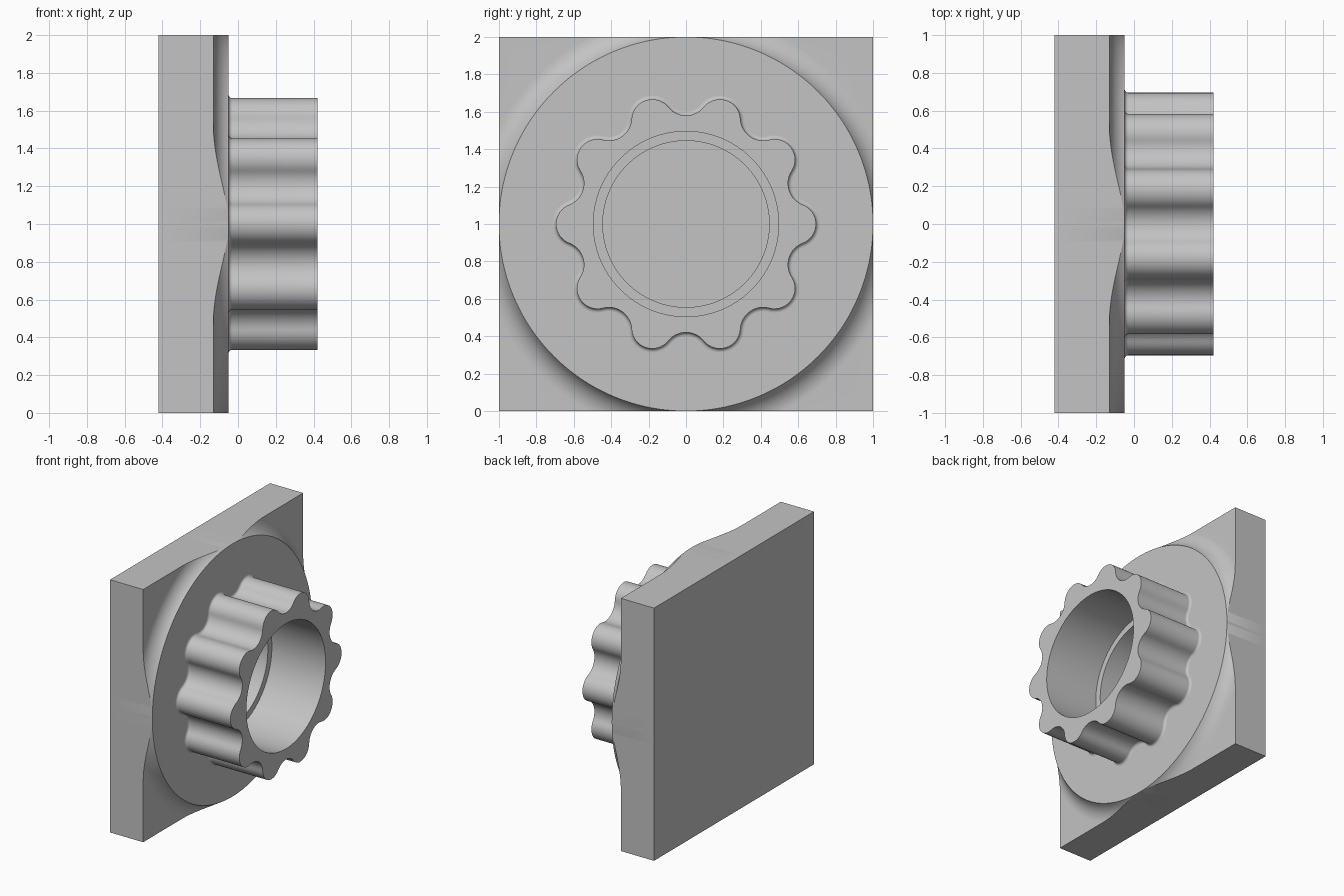
import bpy, bmesh
from math import sin, cos, pi, sqrt, atan2, radians

if "Cube" in bpy.data.objects:
    bpy.data.objects.remove(bpy.data.objects["Cube"], do_unlink=True)

LOBES, STEPS = 10, 32
N = LOBES * STEPS
BACK, PLATE, DISC, TIP = -0.42, -0.13, -0.05, 0.42

grey = bpy.data.materials.new("plain grey")
grey.use_nodes = True
COLOUR = (0.55, 0.55, 0.55, 1)
grey.diffuse_color = COLOUR
grey.node_tree.nodes["Principled BSDF"].inputs["Base Color"].default_value = COLOUR


def circle(r):
    return [(r * cos(2 * pi * i / N), r * sin(2 * pi * i / N)) for i in range(N)]


def clip(points):
    """Pull points radially back onto the square plate outline."""
    out = []
    for y, z in points:
        k = max(abs(y), abs(z), 1)
        out.append((y / k, z / k))
    return out


def lobed(grow=0):
    """Wavy outline of tangent arcs: convex lobes and concave valleys."""
    rl, cl, valley = 0.11, 0.585, 0.58
    half = pi / LOBES
    a = valley - rl
    cv = (a * a - cl * cl) / (2 * (a - cl * cos(half)))
    rv = cv - valley
    vy, vz = cv * cos(half), cv * sin(half)
    turn = atan2(vz, vy - cl)          # lobe centre towards valley centre
    n = STEPS // 4
    upper = [(cl + (rl + grow) * cos(turn * i / n),
              (rl + grow) * sin(turn * i / n)) for i in range(n)]
    for i in range(n + 1):
        t = pi + turn + (half - turn) * i / n
        upper.append((vy + (rv - grow) * cos(t), vz + (rv - grow) * sin(t)))
    section = upper + [(y, -z) for y, z in upper[-2:0:-1]]
    points = []
    for k in range(LOBES):
        for j, (y, z) in enumerate(section):
            t = 2 * half * (k + (1 if j > len(upper) - 1 else 0))
            points.append((y * cos(t) - z * sin(t), y * sin(t) + z * cos(t)))
    return points


def loft(name, rings, caps):
    """Skin a list of (x, outline) rings, optionally closing both ends."""
    bm = bmesh.new()
    loops = [[bm.verts.new((x, y, z + 1)) for y, z in pts] for x, pts in rings]
    for a, b in zip(loops, loops[1:]):
        for i in range(N):
            j = (i + 1) % N
            bm.faces.new((a[i], a[j], b[j], b[i]))
    if caps:
        bm.faces.new(loops[0])
        bm.faces.new(loops[-1])
    bmesh.ops.remove_doubles(bm, verts=bm.verts, dist=0.0002)
    bmesh.ops.recalc_face_normals(bm, faces=bm.faces)
    mesh = bpy.data.meshes.new(name)
    bm.to_mesh(mesh)
    bm.free()
    mesh.materials.append(grey)
    obj = bpy.data.objects.new(name, mesh)
    bpy.context.collection.objects.link(obj)
    bpy.ops.object.select_all(action="DESELECT")
    obj.select_set(True)
    bpy.context.view_layer.objects.active = obj
    bpy.ops.object.shade_smooth_by_angle(angle=radians(28))


# Square plate: blind bore, raised disc, concave sweep down to the corners
R = 0.14
reach = sqrt(R * R - (R - DISC + PLATE) ** 2)


def sweep_height(r):
    d = max(0, 1 + reach - r)
    return PLATE + R - sqrt(R * R - d * d)


outer = clip(circle(2))
plate = [(-0.3, circle(0.445)), (DISC, circle(0.445)), (DISC, circle(1))]
loft_rings = []
for s in range(1, 15):
    loft_rings.append(clip(circle(1 + reach * (s / 14) ** 1.3)))


def skin(points):
    return [sweep_height(sqrt(y * y + z * z)) for y, z in points]


def plate_body():
    """Loft the plate flat, then raise the sweep by distance from the axis."""
    rings = plate + [(PLATE, p) for p in loft_rings] + [(PLATE, outer), (BACK, outer)]
    # each ring may vary in height, so shift heights into the mesh afterwards
    loft("mounting_plate", rings, True)
    mesh = bpy.data.objects["mounting_plate"].data
    for v in mesh.vertices:
        if abs(v.co.x - PLATE) < 1e-4:
            v.co.x = sweep_height(sqrt(v.co.y ** 2 + (v.co.z - 1) ** 2))
    bm = bmesh.new()
    bm.from_mesh(mesh)
    bmesh.ops.remove_doubles(bm, verts=bm.verts, dist=0.0002)
    bmesh.ops.recalc_face_normals(bm, faces=bm.faces)
    bm.to_mesh(mesh)
    bm.free()
    bpy.ops.object.shade_smooth_by_angle(angle=radians(28))


plate_body()

# Lobed hollow boss with a small fillet at its foot
F = 0.02
boss = [(DISC, circle(0.495)), (TIP, circle(0.495)), (TIP, lobed())]
for s in range(7):
    t = pi / 2 * s / 6
    boss.append((DISC + F * (1 - sin(t)), lobed(F * (1 - cos(t)))))
loft("lobed_boss", boss, False)
